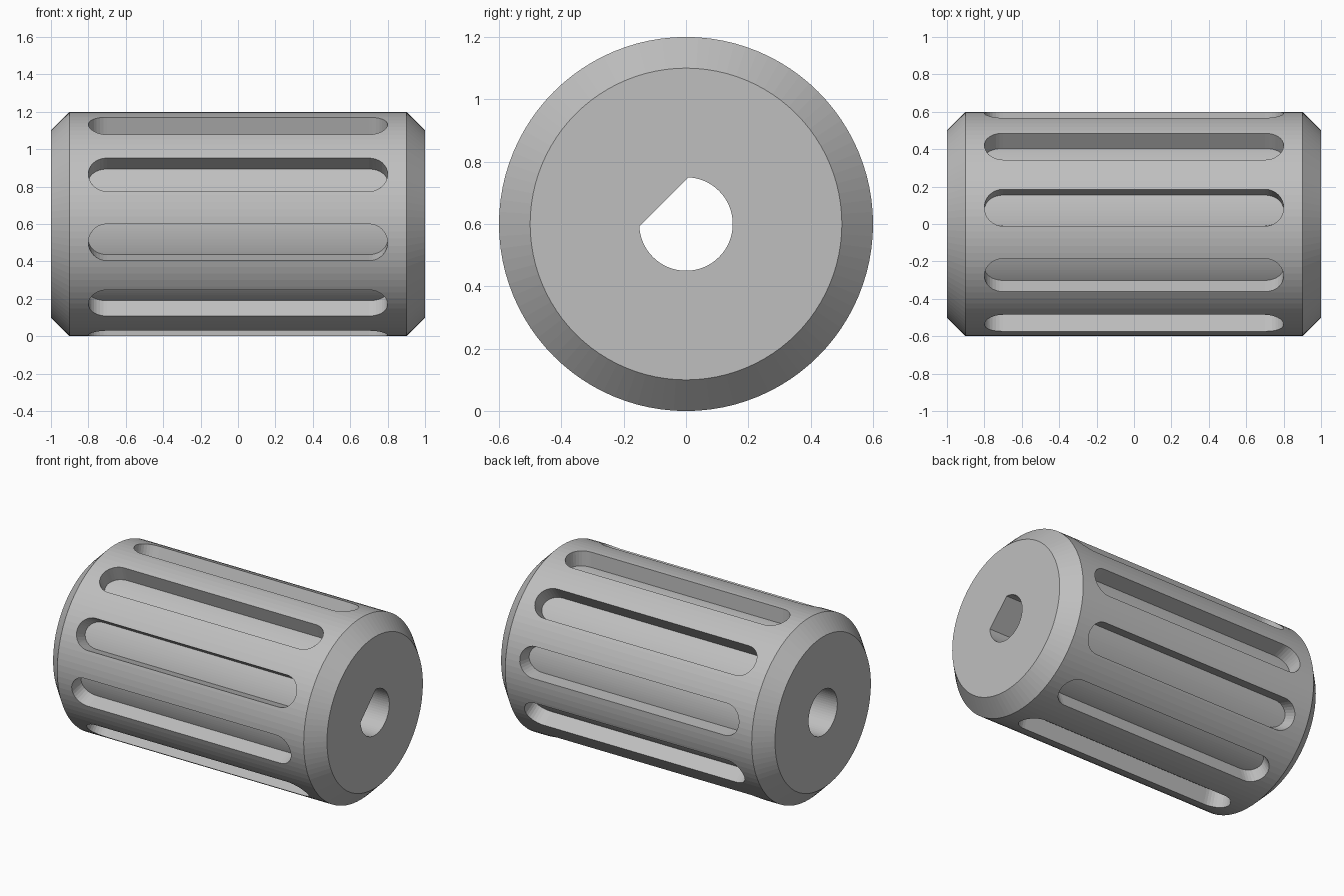
import bpy, bmesh
from math import sin, cos, pi, radians, sqrt

AXIS_Z = 0.6          # height of the roller axis
RADIUS = 0.6
SLOTS = 10

cube = bpy.data.objects.get("Cube")
if cube:
    bpy.data.objects.remove(cube, do_unlink=True)

grey = bpy.data.materials.new("plain grey")
grey.use_nodes = True
colour = (0.52, 0.52, 0.52, 1)
grey.diffuse_color = colour
grey.node_tree.nodes["Principled BSDF"].inputs["Base Color"].default_value = colour


def polar(x, r, a):
    """Point at distance r and angle a around the long axis."""
    return (x, r * cos(a), AXIS_Z + r * sin(a))


def loft(bm, rings):
    """Skin a list of closed rings and cap both ends."""
    rows = [[bm.verts.new(p) for p in ring] for ring in rings]
    n = len(rows[0])
    for a, b in zip(rows, rows[1:]):
        for i in range(n):
            j = (i + 1) % n
            bm.faces.new((a[i], a[j], b[j], b[i]))
    bm.faces.new(rows[0][::-1])
    bm.faces.new(rows[-1])


def finish(bm, name):
    bmesh.ops.remove_doubles(bm, verts=bm.verts, dist=0.00001)
    bmesh.ops.recalc_face_normals(bm, faces=bm.faces)
    mesh = bpy.data.meshes.new(name)
    bm.to_mesh(mesh)
    bm.free()
    obj = bpy.data.objects.new(name, mesh)
    bpy.context.scene.collection.objects.link(obj)
    mesh.materials.append(grey)
    return obj


# Chamfered cylinder body
bm = bmesh.new()
segments = 96
profile = [(-1, 0.5), (-0.9, RADIUS), (0.9, RADIUS), (1, 0.5)]
loft(bm, [[polar(x, r, 2 * pi * i / segments) for i in range(segments)]
          for x, r in profile])
body = finish(bm, "slotted_roller")

# Round-ended grooves wrapped around the body, with radial walls
bm = bmesh.new()
half_width, steps = 0.1, 16
for k in range(SLOTS):
    centre = pi + half_width / RADIUS + 2 * pi * k / SLOTS
    rings = []
    for i in range(steps + 1):
        t = pi * i / steps
        a = centre - half_width * cos(t) / RADIUS
        h = 0.7 + half_width * sin(t)
        rings.append([polar(-h, 0.5, a), polar(h, 0.5, a),
                      polar(h, 0.66, a), polar(-h, 0.66, a)])
    loft(bm, rings)
grooves = finish(bm, "groove_cutter")

# Shaft bore: round on the right half, flat-sided on the left half
bore_r, flat_half, flat_mid = 0.15, radians(48), radians(135)


def bore_ring(x, flat):
    ring = []
    for i in range(60):
        off = radians(6 * i - 180)
        r = bore_r
        if flat and abs(off) < flat_half - 0.01:
            r = bore_r * cos(flat_half) / cos(off)
        ring.append(polar(x, r, flat_mid + off))
    return ring


bm = bmesh.new()
loft(bm, [bore_ring(-1.1, False), bore_ring(0, False),
          bore_ring(0, True), bore_ring(1.1, True)])
bore = finish(bm, "bore_cutter")

# Cut the grooves and bore, then drop the cutters
for cutter in (grooves, bore):
    cutter.hide_render = True
    mod = body.modifiers.new(cutter.name, 'BOOLEAN')
    mod.operation = 'DIFFERENCE'
    mod.solver = 'EXACT'
    mod.object = cutter
bpy.context.view_layer.update()
depsgraph = bpy.context.evaluated_depsgraph_get()
cut_mesh = bpy.data.meshes.new_from_object(body.evaluated_get(depsgraph))
body.modifiers.clear()
body.data = cut_mesh
cut_mesh.name = "slotted_roller"
cut_mesh.materials.clear()
cut_mesh.materials.append(grey)
for face in cut_mesh.polygons:
    face.material_index = 0
for cutter in (grooves, bore):
    bpy.data.objects.remove(cutter, do_unlink=True)
